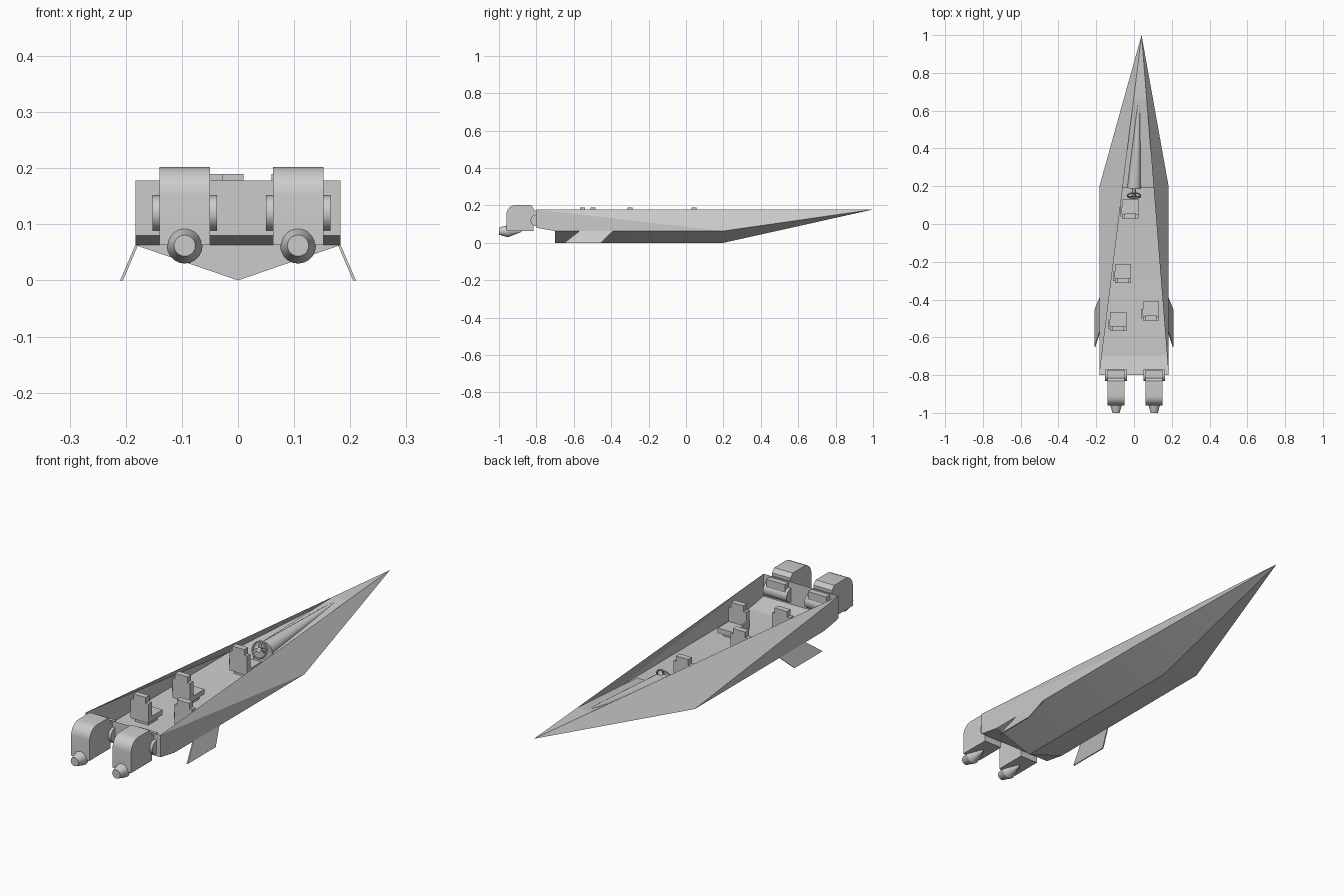
import bpy, bmesh, math
from mathutils import Matrix, Vector

if "Cube" in bpy.data.objects:
    bpy.data.objects.remove(bpy.data.objects["Cube"])

grey = bpy.data.materials.new("plain_grey")
grey.use_nodes = True
COLOUR = (0.6, 0.6, 0.6, 1)
grey.diffuse_color = COLOUR
grey.node_tree.nodes["Principled BSDF"].inputs["Base Color"].default_value = COLOUR


def finish(name, bm, smooth=30, recalc=True):
    if recalc:
        bmesh.ops.recalc_face_normals(bm, faces=bm.faces)
    mesh = bpy.data.meshes.new(name)
    bm.to_mesh(mesh)
    bm.free()
    mesh.materials.append(grey)
    ob = bpy.data.objects.new(name, mesh)
    bpy.context.collection.objects.link(ob)
    bpy.ops.object.select_all(action='DESELECT')
    ob.select_set(True)
    bpy.context.view_layer.objects.active = ob
    bpy.ops.object.shade_smooth_by_angle(angle=math.radians(smooth))
    return ob


def surface(name, points, faces, smooth=30, recalc=True):
    bm = bmesh.new()
    v = [bm.verts.new(p) for p in points]
    for f in faces:
        bm.faces.new([v[i] for i in f])
    return finish(name, bm, smooth, recalc)


def add_box(bm, x, y, z):
    size = Vector((x[1] - x[0], y[1] - y[0], z[1] - z[0]))
    centre = Vector((sum(x), sum(y), sum(z))) / 2
    bmesh.ops.create_cube(bm, size=1, matrix=Matrix.Translation(centre) @ Matrix.Diagonal(size).to_4x4())


def add_cone(bm, centre, r1, r2, depth, rot, segments=20):
    bmesh.ops.create_cone(bm, cap_ends=True, segments=segments, radius1=r1, radius2=r2,
                          depth=depth, matrix=Matrix.Translation(centre) @ rot)


def extrude_x(bm, profile, x0, x1):
    a = [bm.verts.new((x0, y, z)) for y, z in profile]
    b = [bm.verts.new((x1, y, z)) for y, z in profile]
    n = len(profile)
    bm.faces.new(a)
    bm.faces.new(b[::-1])
    for i in range(n):
        bm.faces.new((a[i], b[i], b[(i + 1) % n], a[(i + 1) % n]))


# Hull dimensions
W, STERN, TOP, CHINE = 0.183, -0.8, 0.178, 0.063
TIP = Vector((0.04, 1.0, TOP))


def gunwale(side, y, z=TOP):
    t = (1 - y) / (1 - STERN)
    return (TIP.x + (side * W - TIP.x) * t, y, z)


# Hull sides and transom: straight gunwales over a wide chine
pts = [TIP]
for s in (-1, 1):
    pts += [(s * W, 0.2, CHINE), (s * W, -0.7, CHINE), (s * W, STERN, 0.08), (s * W, STERN, TOP)]
surface("hull_sides", pts, [(0, 1, 4), (1, 2, 4), (2, 3, 4),
                            (0, 8, 5), (5, 8, 6), (6, 8, 7), (3, 7, 8, 4)])

# Keel, closed by the cockpit floor
pts = [TIP, (-W, 0.2, CHINE), (-W, -0.7, CHINE), (W, 0.2, CHINE), (W, -0.7, CHINE),
       (0, 0.2, 0), (0, -0.7, 0)]
surface("keel_and_floor", pts, [(0, 1, 3), (1, 2, 4, 3), (0, 5, 1), (0, 3, 5),
                                (1, 5, 6, 2), (3, 4, 6, 5), (2, 6, 4)])
surface("stern_floor", [(-W, -0.7, CHINE), (W, -0.7, CHINE), (W, STERN, 0.08), (-W, STERN, 0.08)],
        [(0, 3, 2, 1)], recalc=False)

# Bow deck and the sloping dash behind it
surface("bow_deck", [TIP, gunwale(-1, 0.66), gunwale(1, 0.66)], [(0, 1, 2)], recalc=False)
surface("dash", [gunwale(-1, 0.66), gunwale(1, 0.66), gunwale(1, 0.19, 0.12), gunwale(-1, 0.19, 0.12),
                 gunwale(1, 0.19, CHINE), gunwale(-1, 0.19, CHINE)],
        [(0, 3, 2, 1), (3, 5, 4, 2)], recalc=False)

# Steering column fairing, a long tapered hump on the dash
start, end = Vector((0.025, 0.64, 0.17)), Vector((0, 0.19, 0.125))
axis = end - start
bm = bmesh.new()
add_cone(bm, (start + end) / 2, 0.006, 0.036, axis.length, axis.to_track_quat('Z', 'Y').to_matrix().to_4x4(), 16)
finish("column_fairing", bm)

# Steering wheel with hub and spokes
bpy.ops.mesh.primitive_torus_add(major_radius=0.034, minor_radius=0.004, major_segments=24, minor_segments=8,
                                 location=(0, 0.15, 0.14), rotation=(math.radians(65), 0, 0))
wheel = bpy.context.object
wheel.name = "steering_wheel"
wheel.data.materials.append(grey)
bpy.ops.object.shade_smooth_by_angle()
tilt = Matrix.Translation((0, 0.15, 0.14)) @ Matrix.Rotation(math.radians(65), 4, 'X')
bm = bmesh.new()
for k in range(3):
    spin = Matrix.Rotation(k * 2 * math.pi / 3, 4, 'Z')
    bmesh.ops.create_cube(bm, size=1, matrix=tilt @ spin @ Matrix.Translation((0, 0.017, 0))
                          @ Matrix.Diagonal((0.007, 0.034, 0.004, 1)))
bmesh.ops.create_cone(bm, cap_ends=True, segments=12, radius1=0.01, radius2=0.01, depth=0.05,
                      matrix=tilt @ Matrix.Translation((0, 0, -0.02)))
finish("wheel_spokes", bm)


# Seats: plinth, cushion, backrest, headrest and one armrest
def seat(name, x, y):
    bm = bmesh.new()
    add_box(bm, (x - 0.032, x + 0.032), (y + 0.015, y + 0.08), (CHINE, 0.08))
    add_box(bm, (x - 0.043, x + 0.043), (y, y + 0.1), (0.08, 0.102))
    add_box(bm, (x - 0.043, x + 0.043), (y, y + 0.024), (0.102, 0.165))
    add_box(bm, (x - 0.03, x + 0.03), (y, y + 0.026), (0.165, 0.19))
    add_box(bm, (x - 0.052, x - 0.043), (y + 0.01, y + 0.06), (0.1, 0.125))
    finish(name, bm)


seat("driver_seat", -0.02, 0.03)
seat("middle_seat", -0.058, -0.312)
seat("rear_left_seat", 0.09, -0.51)
seat("rear_right_seat", -0.083, -0.566)


# Outboard engines: rounded cowl, hinge drum, bracket and nozzle
def engine(name, x):
    cowl = [(-0.815, 0.063), (-0.815, 0.185), (-0.83, 0.202), (-0.91, 0.202)]
    for k in range(1, 7):
        a = math.radians(15 * k)
        cowl.append((-0.91 - 0.05 * math.sin(a), 0.152 + 0.05 * math.cos(a)))
    cowl.append((-0.96, 0.063))
    bm = bmesh.new()
    extrude_x(bm, cowl, x - 0.045, x + 0.045)
    finish(name + "_cowl", bm)
    bm = bmesh.new()
    add_cone(bm, (x, -0.8, 0.12), 0.031, 0.031, 0.115, Matrix.Rotation(math.pi / 2, 4, 'Y'))
    add_box(bm, (x - 0.045, x + 0.045), (-0.82, -0.775), (0.12, 0.172))
    finish(name + "_mount", bm)
    back = Matrix.Rotation(math.pi / 2, 4, 'X')
    bm = bmesh.new()
    add_cone(bm, (x, -0.915, 0.062), 0.004, 0.032, 0.07, back)
    add_cone(bm, (x, -0.955, 0.062), 0.032, 0.03, 0.01, back)
    add_cone(bm, (x, -0.98, 0.062), 0.03, 0.019, 0.04, back)
    finish(name + "_nozzle", bm)


engine("right_engine", -0.095)
engine("left_engine", 0.107)

# Slanted side fins under the chine
for s, name in ((-1, "right_fin"), (1, "left_fin")):
    pts = []
    for inset in (0, 0.005):
        pts += [((W - inset) * s, -0.39, CHINE), ((W - inset) * s, -0.57, CHINE),
                ((0.21 - inset) * s, -0.65, 0), ((0.21 - inset) * s, -0.455, 0)]
    surface(name, pts, [(0, 1, 2, 3), (7, 6, 5, 4)] +
            [(i, i + 4, (i + 1) % 4 + 4, (i + 1) % 4) for i in range(4)])
